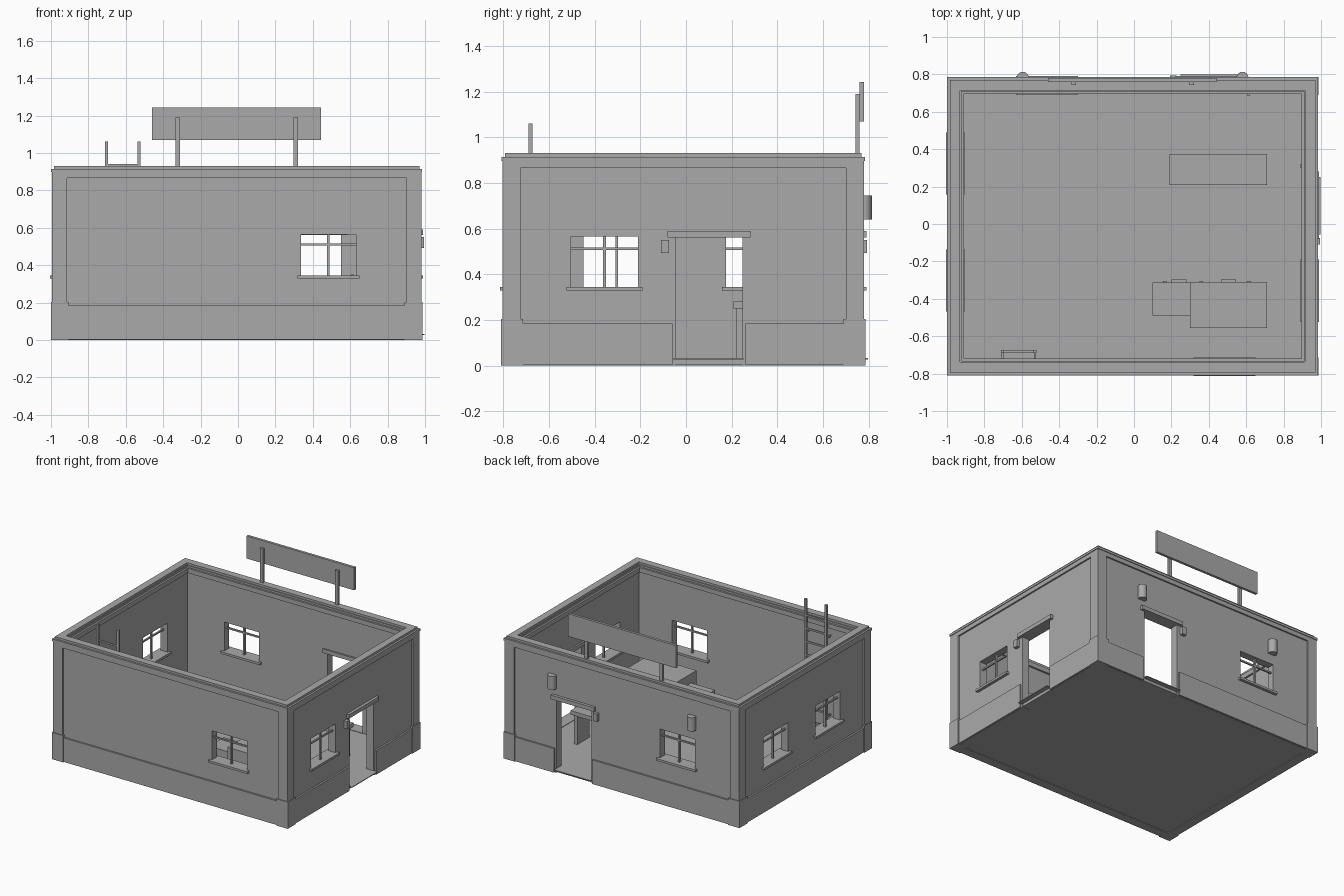
import bpy
import bmesh
from mathutils import Matrix, Vector

if "Cube" in bpy.data.objects:
    bpy.data.objects.remove(bpy.data.objects["Cube"], do_unlink=True)

grey = bpy.data.materials.new("plain_grey")
grey.use_nodes = True
grey.diffuse_color = (0.4, 0.4, 0.4, 1)
grey.node_tree.nodes["Principled BSDF"].inputs["Base Color"].default_value = (0.4, 0.4, 0.4, 1)

# Outer faces of the building, measured on the corner bases
X0, X1, Y0, Y1 = -1.0, 0.986, -0.81, 0.786
INNER = 0.077
DOOR_TOP, FLOOR = 0.56, 0.03
WIN_LOW, WIN_HIGH = 0.345, 0.565
WIN_HALF = 0.147


def finish(name, bm):
    mesh = bpy.data.meshes.new(name)
    bmesh.ops.recalc_face_normals(bm, faces=bm.faces)
    bm.to_mesh(mesh)
    bm.free()
    mesh.materials.append(grey)
    obj = bpy.data.objects.new(name, mesh)
    bpy.context.scene.collection.objects.link(obj)
    return obj


def boxes(name, items):
    """One object from boxes given as (x0, x1, y0, y1, z0, z1)."""
    bm = bmesh.new()
    for a, b, c, d, e, f in items:
        centre = Vector((a + b, c + d, e + f)) / 2
        size = Matrix.Diagonal((b - a, d - c, f - e, 1))
        bmesh.ops.create_cube(bm, size=1, matrix=Matrix.Translation(centre) @ size)
    return finish(name, bm)


def ring(name, outer, inner, z0, z1):
    """Rectangular ring; outer and inner are insets from the outer faces."""
    bm = bmesh.new()
    loops = []
    for inset in (outer, inner):
        for z in (z0, z1):
            a, b, c, d = X0 + inset, X1 - inset, Y0 + inset, Y1 - inset
            loops.append([bm.verts.new((x, y, z)) for x, y in ((a, c), (b, c), (b, d), (a, d))])
    out_low, out_high, in_low, in_high = loops
    for lower, upper in ((out_low, out_high), (out_high, in_high),
                         (in_high, in_low), (in_low, out_low)):
        for i in range(4):
            j = (i + 1) % 4
            bm.faces.new((lower[i], lower[j], upper[j], upper[i]))
    return finish(name, bm)


def on_wall(side, a0, a1, d0, d1, z0, z1):
    """Box on a wall: a runs along it, d is the distance outwards from it."""
    if side == "front":
        return a0, a1, Y0 - d1, Y0 - d0, z0, z1
    if side == "back":
        return a0, a1, Y1 + d0, Y1 + d1, z0, z1
    if side == "left":
        return X1 + d0, X1 + d1, a0, a1, z0, z1
    return X0 - d1, X0 - d0, a0, a1, z0, z1


def cut(obj, items):
    for item in items:
        cutter = boxes("cutter", [item])
        cutter.hide_render = True
        mod = obj.modifiers.new("cut", "BOOLEAN")
        mod.operation = "DIFFERENCE"
        mod.solver = "EXACT"
        mod.object = cutter
        bpy.context.view_layer.objects.active = obj
        bpy.ops.object.modifier_apply(modifier=mod.name)
        bpy.data.objects.remove(cutter, do_unlink=True)


SPANS = {"front": (X0, X1), "back": (X0, X1), "left": (Y0, Y1), "right": (Y0, Y1)}
WINDOWS = [("front", 0.483), ("left", -0.357), ("right", -0.303),
           ("right", 0.323), ("back", -0.465)]
DOORS = [("left", -0.045, 0.247), ("back", 0.258, 0.55)]

# Walls with recessed panels, windows and doorways
walls = ring("walls", 0.006, INNER, 0, 0.9)
cut(walls, [on_wall(s, a + 0.085, b - 0.085, -0.018, 0.05, -0.05, 0.865)
            for s, (a, b) in SPANS.items()])
cut(walls, [on_wall(s, c - WIN_HALF, c + WIN_HALF, -0.2, 0.05, WIN_LOW, WIN_HIGH)
            for s, c in WINDOWS])
cut(walls, [on_wall(s, a, b, -0.2, 0.05, -0.05, DOOR_TOP) for s, a, b in DOORS])

# Plinth and taller corner bases
plinth = ring("plinth", 0.005, 0.03, 0.002, 0.185)
cut(plinth, [on_wall(s, a - 0.014, b + 0.014, -0.2, 0.05, -0.05, 0.3) for s, a, b in DOORS])
bases = ring("corner_bases", 0, 0.04, 0, 0.203)
cut(bases, [(X0 + 0.095, X1 - 0.095, Y0 - 1, Y1 + 1, -0.1, 0.3),
            (X0 - 1, X1 + 1, Y0 + 0.095, Y1 - 0.095, -0.1, 0.3)])

# Floor and wall top
boxes("floor", [(X0 + 0.02, X1 - 0.02, Y0 + 0.02, Y1 - 0.02, 0.005, FLOOR)])
ring("cornice", 0.001, INNER, 0.897, 0.914)
ring("wall_cap", 0.016, 0.071, 0.914, 0.93)
ring("inner_trim", 0.07, 0.091, 0.865, 0.9)

# Window bars and sills
for side, c in WINDOWS:
    boxes("window_bars", [
        on_wall(side, c - 0.006, c + 0.006, -0.052, -0.036, WIN_LOW, WIN_HIGH),
        on_wall(side, c - WIN_HALF, c + WIN_HALF, -0.05, -0.038, 0.505, 0.516)])
    boxes("window_sill", [
        on_wall(side, c - 0.166, c + 0.166, -0.097, 0.004, 0.328, WIN_LOW)])

# Door lintels, thresholds, entry boxes, switches and notice plates
for side, a, b in DOORS:
    boxes("door_lintel", [on_wall(side, a - 0.035, b + 0.035, -0.09, 0.004, DOOR_TOP, 0.59)])
    boxes("door_threshold", [on_wall(side, a - 0.01, b + 0.005, -0.08, 0.012, 0.027, 0.033)])
    boxes("entry_box", [on_wall(side, a - 0.065, a - 0.03, -0.02, 0.008, 0.492, 0.55)])
    boxes("light_switch", [on_wall(side, b + 0.055, b + 0.07, -0.098, -0.07, 0.33, 0.35)])
    boxes("notice_plate", [on_wall(side, b + 0.06, b + 0.25, -0.082, -0.074, 0.4, 0.54)])

# Half-round wall lamps
for x in (0.58, -0.595):
    bm = bmesh.new()
    bmesh.ops.create_cone(bm, cap_ends=True, segments=16, radius1=0.032, radius2=0.032,
                          depth=0.104, matrix=Matrix.Translation((x, Y1 - 0.004, 0.692)))
    lamp = finish("wall_lamp", bm)
    bpy.ops.object.select_all(action="DESELECT")
    lamp.select_set(True)
    bpy.context.view_layer.objects.active = lamp
    bpy.ops.object.shade_smooth_by_angle()

# Blank sign board on two posts
boxes("sign_board", [(-0.46, 0.445, 0.76, 0.78, 1.07, 1.242)])
boxes("sign_posts", [(x - 0.012, x + 0.012, 0.742, 0.76, 0.92, 1.19) for x in (-0.323, 0.308)])

# Ladder fixed inside the front wall
rails = (-0.703, -0.529)
boxes("ladder_rails", [(x - 0.009, x + 0.009, -0.69, -0.673, FLOOR, 1.06) for x in rails])
boxes("ladder_rungs", [(*rails, -0.687, -0.676, z / 100, z / 100 + 0.012)
                       for z in range(13, 94, 10)])
boxes("ladder_brackets", [(x - 0.005, x + 0.005, -0.75, -0.68, z, z + 0.012)
                          for x in rails for z in (0.2, 0.8)])

# Table with panel legs
boxes("table_top", [(0.19, 0.71, 0.208, 0.375, 0.25, 0.28)])
boxes("table_legs", [(x, x + 0.03, 0.22, 0.363, FLOOR, 0.25) for x in (0.21, 0.66)])

# Two cabinets with handles on the side facing the back
boxes("low_cabinet", [(0.1, 0.302, -0.49, -0.313, FLOOR, 0.27)])
boxes("tall_cabinet", [(0.3, 0.712, -0.555, -0.31, FLOOR, 0.34)])
boxes("cabinet_handles", [(x - w, x + w, -0.315, -0.297, z, z + 0.015)
                          for x, w, z in ((0.24, 0.04, 0.22), (0.505, 0.04, 0.29))])
boxes("cabinet_knobs", [(x - 0.01, x + 0.01, -0.315, -0.304, 0.16, 0.18)
                        for x in (0.165, 0.36, 0.615)])
